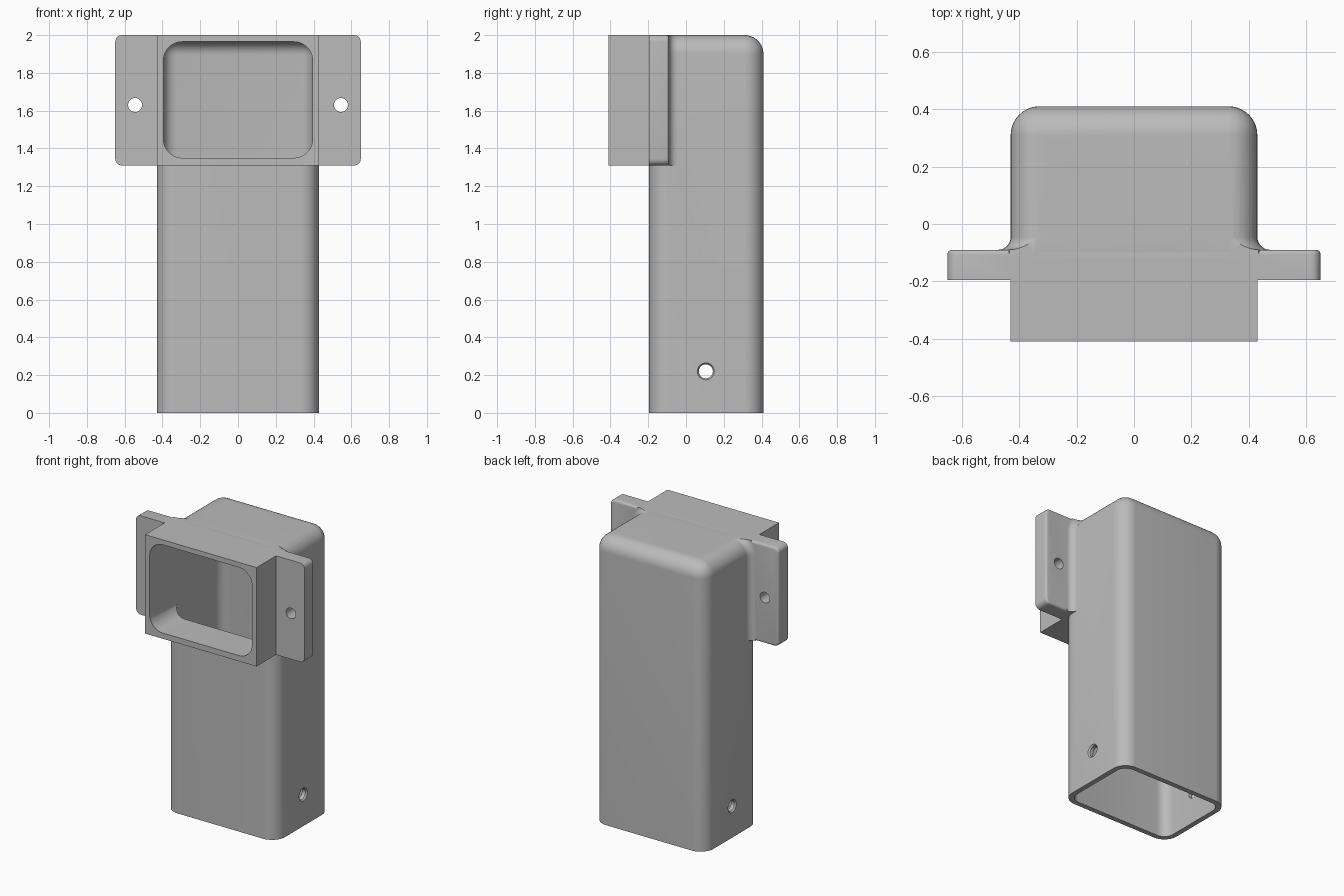
import bpy, bmesh, math
from mathutils import Vector, Matrix

if "Cube" in bpy.data.objects:
    bpy.data.objects.remove(bpy.data.objects["Cube"])

grey = bpy.data.materials.new("plain_grey")
grey.use_nodes = True
colour = (0.5, 0.5, 0.5, 1)
grey.diffuse_color = colour
grey.node_tree.nodes["Principled BSDF"].inputs["Base Color"].default_value = colour

W, FRONT, BACK, TOP = 0.43, -0.195, 0.41, 2.0   # tube half width, front, back, top
LOW, PLATE_BACK = 1.31, -0.09                   # underside of the inlet, back of the ears


def make(name, bm):
    bmesh.ops.recalc_face_normals(bm, faces=bm.faces)
    mesh = bpy.data.meshes.new(name)
    bm.to_mesh(mesh)
    bm.free()
    mesh.materials.append(grey)
    ob = bpy.data.objects.new(name, mesh)
    bpy.context.collection.objects.link(ob)
    return ob


def box(name, lo, hi, bevels=()):
    """Box between two corners; each bevel is (edge rule, radius, segments)."""
    bm = bmesh.new()
    bmesh.ops.create_cube(bm, size=1)
    lo, hi = Vector(lo), Vector(hi)
    for v in bm.verts:
        v.co = Vector([(a + b) / 2 + c * (b - a) for a, b, c in zip(lo, hi, v.co)])
    for rule, radius, segs in bevels:
        edges = [e for e in bm.edges if rule(e.verts[0].co, e.verts[1].co)]
        bmesh.ops.bevel(bm, geom=edges, offset=radius, segments=segs,
                        profile=0.5, affect='EDGES', clamp_overlap=True)
    return make(name, bm)


def rod(name, centre, axis, r1, r2, depth):
    bm = bmesh.new()
    turn = Vector((0, 0, 1)).rotation_difference(Vector(axis)).to_matrix().to_4x4()
    bmesh.ops.create_cone(bm, cap_ends=True, segments=32, radius1=r1, radius2=r2,
                          depth=depth, matrix=Matrix.Translation(centre) @ turn)
    return make(name, bm)


def fillet(name, side, r=0.045, bend=0.1):
    """Concave blend between an ear and the tube, following the tube's shoulder."""
    path = [(W, LOW, 0)]
    for i in range(9):
        a = math.pi / 2 * i / 8
        path.append((W - bend + bend * math.cos(a), TOP - bend + bend * math.sin(a), a))
    profile = [(-0.02, -0.02), (r, -0.02)]
    for i in range(9):
        a = math.pi / 2 * i / 8
        profile.append((r - r * math.sin(a), r - r * math.cos(a)))
    profile.append((-0.02, r))
    bm = bmesh.new()
    rings = []
    for x, z, a in path:
        rings.append([bm.verts.new((side * (x + n * math.cos(a)), PLATE_BACK + d,
                                    z + n * math.sin(a))) for n, d in profile])
    for a, b in zip(rings, rings[1:]):
        for i in range(len(a)):
            j = (i + 1) % len(a)
            bm.faces.new((a[i], a[j], b[j], b[i]))
    bm.faces.new(rings[0])
    bm.faces.new(rings[-1])
    return make(name, bm)


def combine(target, tool, operation):
    mod = target.modifiers.new(tool.name, 'BOOLEAN')
    mod.operation, mod.object, mod.solver = operation, tool, 'EXACT'
    bpy.context.view_layer.objects.active = target
    bpy.ops.object.modifier_apply(modifier=mod.name)
    bpy.data.objects.remove(tool)


def shoulder(a, b):      # upright edges and the top rim
    return abs(a.z - b.z) > 0.5 or min(a.z, b.z) > 1.9


def along_y(a, b):
    return abs(a.y - b.y) > 0.05 and abs(a.x - b.x) < 0.001 and abs(a.z - b.z) < 0.001


def back_rim(a, b):
    return min(a.y, b.y) > PLATE_BACK - 0.001


# Tube with rounded corners and shoulders
housing = box("housing", (-W, FRONT, 0), (W, BACK, TOP), [(shoulder, 0.1, 10)])

# Mounting ears, inlet collar and the blends behind the ears
ears = box("ears", (-0.65, FRONT, LOW), (0.65, PLATE_BACK, TOP),
           [(along_y, 0.035, 6), (back_rim, 0.015, 4)])
collar = box("collar", (-W, -0.41, LOW), (W, PLATE_BACK - 0.03, TOP))
combine(housing, ears, 'UNION')
combine(housing, collar, 'UNION')
for side in (-1, 1):
    combine(housing, fillet("ear_blend", side), 'UNION')

# Trim the blends level with the flat top
trim = box("trim", (-1, -1, TOP), (1, 1, TOP + 0.3))
combine(housing, trim, 'DIFFERENCE')

# Hollow inside, open at the bottom, and the front opening
cavity = box("cavity", (-0.395, -0.16, -0.1), (0.395, 0.375, 1.965), [(shoulder, 0.07, 8)])
combine(housing, cavity, 'DIFFERENCE')
opening = box("opening", (-0.395, -0.6, 1.35), (0.395, 0.1, 1.965), [(along_y, 0.1, 10)])
combine(housing, opening, 'DIFFERENCE')

# Screw holes in the ears and countersunk holes low in the sides
for side in (-1, 1):
    combine(housing, rod("ear_hole", (side * 0.545, -0.14, 1.63), (0, 1, 0),
                         0.037, 0.037, 0.4), 'DIFFERENCE')
    combine(housing, rod("side_hole", (side * 0.42, 0.105, 0.22), (side, 0, 0),
                         0.037, 0.037, 0.2), 'DIFFERENCE')
    combine(housing, rod("countersink", (side * 0.43, 0.105, 0.22), (side, 0, 0),
                         0.037, 0.053, 0.02), 'DIFFERENCE')

bpy.ops.object.select_all(action='DESELECT')
housing.select_set(True)
bpy.context.view_layer.objects.active = housing
bpy.ops.object.shade_smooth_by_angle(angle=math.radians(30))
